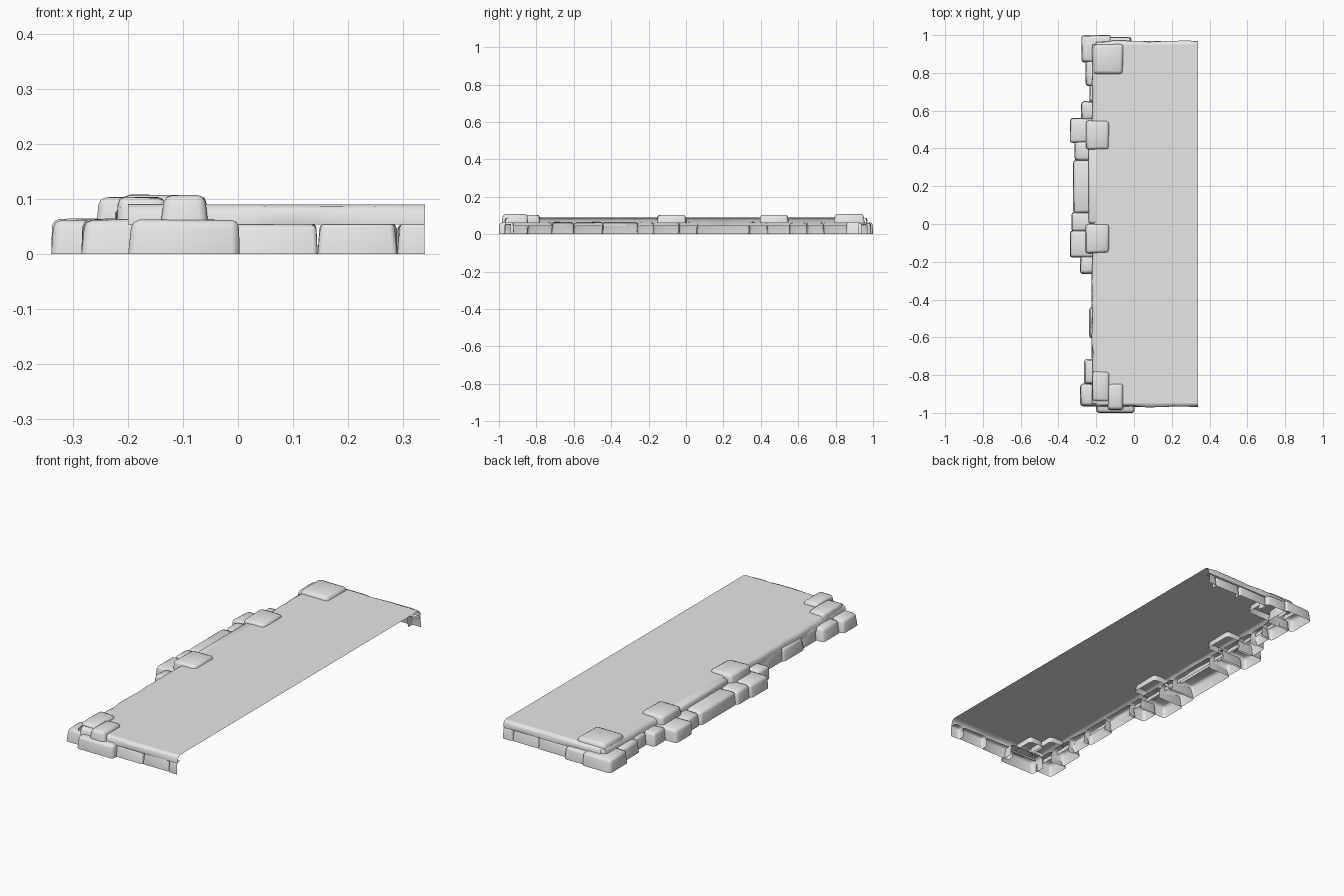
import bpy, bmesh, random
from mathutils import Vector

random.seed(4)
cube = bpy.data.objects.get("Cube")
if cube:
    bpy.data.objects.remove(cube, do_unlink=True)

stone = bpy.data.materials.new("light grey stone")
stone.use_nodes = True
GREY = (0.8, 0.8, 0.8, 1)
stone.diffuse_color = GREY
stone.node_tree.nodes["Principled BSDF"].inputs["Base Color"].default_value = GREY


def finish(name, bm, angle=0.9):
    mesh = bpy.data.meshes.new(name)
    bm.to_mesh(mesh)
    bm.free()
    mesh.materials.append(stone)
    ob = bpy.data.objects.new(name, mesh)
    bpy.context.collection.objects.link(ob)
    bpy.ops.object.select_all(action='DESELECT')
    ob.select_set(True)
    bpy.context.view_layer.objects.active = ob
    bpy.ops.object.shade_smooth_by_angle(angle=angle)
    return ob


def block(name, x0, x1, y0, y1, z0, z1, hidden=(), bevel=0.014):
    """Worn stone shell, open underneath and on the hidden sides."""
    bm = bmesh.new()
    bmesh.ops.create_cube(bm, size=1)
    low, high = Vector((x0, y0, z0)), Vector((x1, y1, z1))
    mid, size = (low + high) / 2, high - low
    sides = [Vector((0, 0, -1))] + [Vector(d) for d in hidden]
    gone = [f for f in bm.faces if any(f.normal.dot(d) > 0.9 for d in sides)]
    for v in bm.verts:
        v.co = mid + v.co * size
    bmesh.ops.delete(bm, geom=gone, context='FACES')
    # the upper rim leans in a little and is uneven
    for v in bm.verts:
        if v.co.z > mid.z:
            for i in (0, 1):
                inward = 1 if v.co[i] < mid[i] else -1
                v.co[i] += inward * random.uniform(0, 0.008)
            v.co.z -= random.uniform(0, 0.004)
    edges = [e for e in bm.edges if not e.is_boundary]
    width = min(bevel, 0.3 * min(size))
    bmesh.ops.bevel(bm, geom=edges, offset=width, segments=2,
                    profile=0.5, affect='EDGES', clamp_overlap=True)
    return finish(name, bm)


def lip(name, place, start, end, profile, count):
    """Uneven worn edge swept along the rim of the slab."""
    bm = bmesh.new()
    rows = []
    for i in range(count + 1):
        s = start + (end - start) * i / count
        wear = random.uniform(-0.005, 0.005)
        row = []
        for k, (out, z) in enumerate(profile):
            shift = wear if 0 < k < len(profile) - 1 else 0
            row.append(bm.verts.new(place(s, out + shift, z - abs(shift) * 0.4)))
        rows.append(row)
    for a, b in zip(rows, rows[1:]):
        for k in range(len(profile) - 1):
            bm.faces.new((a[k], b[k], b[k + 1], a[k + 1]))
    bm.normal_update()
    if sum(f.normal.z for f in bm.faces) < 0:
        bmesh.ops.reverse_faces(bm, faces=bm.faces[:])
    return finish(name, bm)


# Flat slab, a single sheet
bm = bmesh.new()
bm.faces.new([bm.verts.new(p) for p in
              ((-0.2, -0.95, 0.09), (0.34, -0.95, 0.09),
               (0.34, 0.95, 0.09), (-0.2, 0.95, 0.09))])
finish("floor_slab", bm)

# Worn rim of the slab on three sides
END_RIM = [(0.945, 0.09), (0.96, 0.087), (0.967, 0.078), (0.966, 0.054)]
SIDE_RIM = [(0.2, 0.09), (0.212, 0.086), (0.22, 0.076), (0.222, 0.045)]
for side, label in ((-1, "front"), (1, "back")):
    lip(label + "_rim", lambda s, o, z: (s, side * o, z), -0.2, 0.34, END_RIM, 12)
lip("side_rim", lambda s, o, z: (-o, s, z), -0.95, 0.95, SIDE_RIM, 36)
# Thicker rim stone in the middle of the long side
block("middle_rim_stone", -0.242, -0.19, 0.0, 0.41, 0.05, 0.09, [(1, 0, 0)])

# End wall stones under the rim
for side, label in ((-1, "front"), (1, "back")):
    for i, (x0, x1) in enumerate(((-0.02, 0.145), (0.145, 0.29), (0.29, 0.34))):
        hidden = [(0, -side, 0)] + ([(1, 0, 0)] if i == 2 else [])
        outer = 0.97 - 0.004 * (i % 2)
        ys = sorted((side * outer, side * 0.935))
        block(f"{label}_wall_stone_{i + 1}", x0, x1, *ys, 0, 0.056, hidden, 0.008)

# Lower course along the long side: outer x, start y, end y
LOWER = [(-0.285, -0.965, -0.845), (-0.265, -0.85, -0.715), (-0.225, -0.72, -0.6),
         (-0.237, -0.605, -0.44), (-0.226, -0.45, -0.255), (-0.285, -0.265, -0.17),
         (-0.34, -0.178, -0.035), (-0.332, -0.04, 0.062), (-0.322, 0.055, 0.34),
         (-0.315, 0.335, 0.44), (-0.34, 0.43, 0.56), (-0.28, 0.55, 0.65),
         (-0.236, 0.645, 0.74), (-0.256, 0.73, 0.865)]
for i, (x, y0, y1) in enumerate(LOWER):
    block(f"lower_stone_{i + 1}", x, -0.19, y0, y1, 0, 0.065, [(1, 0, 0)])

# Lower corner stones
block("front_corner_stone", -0.2, 0.003, -1.0, -0.92, 0, 0.064, [(0, 1, 0)])
block("back_corner_stone", -0.278, -0.12, 0.855, 1.0, 0, 0.065)
block("back_corner_side_stone", -0.14, -0.012, 0.92, 0.99, 0, 0.063, [(0, -1, 0)])

# Raised cap stones
CAPS = [("front_outer_cap", -0.22, -0.13, -0.94, -0.78, 0.105),
        ("front_inner_cap", -0.14, -0.055, -0.985, -0.845, 0.11),
        ("middle_cap", -0.257, -0.13, -0.155, 0.0, 0.104),
        ("rear_middle_cap", -0.255, -0.13, 0.395, 0.548, 0.105),
        ("back_cap", -0.217, -0.056, 0.79, 0.955, 0.11)]
for name, x0, x1, y0, y1, top in CAPS:
    block(name, x0, x1, y0, y1, 0.06, top)
